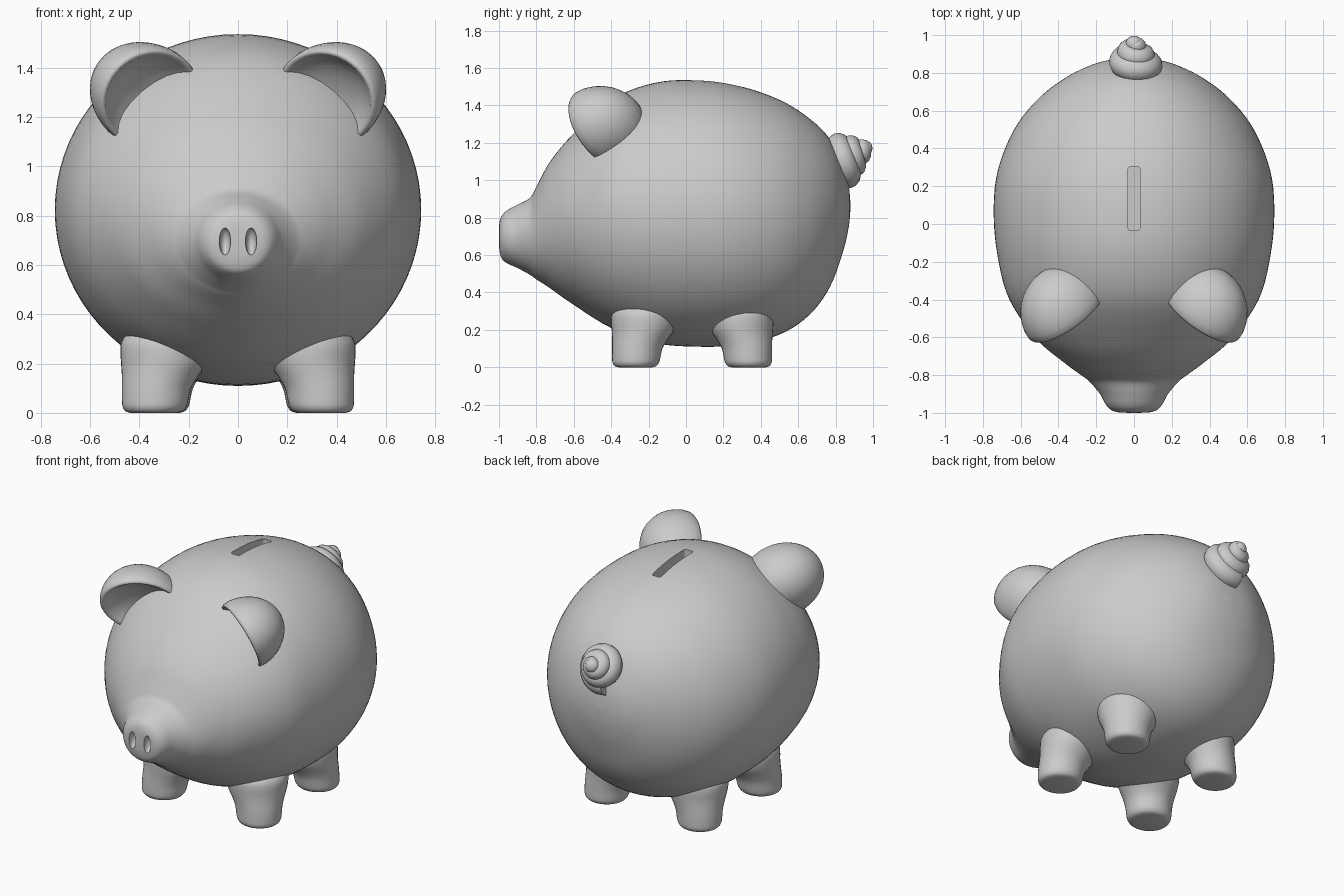
import bpy, bmesh, math
from mathutils import Vector

if "Cube" in bpy.data.objects:
    bpy.data.objects.remove(bpy.data.objects["Cube"])


def finish(name, bm, angle=45):
    bmesh.ops.remove_doubles(bm, verts=bm.verts, dist=1e-5)
    bmesh.ops.recalc_face_normals(bm, faces=bm.faces)
    me = bpy.data.meshes.new(name)
    bm.to_mesh(me)
    bm.free()
    ob = bpy.data.objects.new(name, me)
    bpy.context.collection.objects.link(ob)
    smooth(ob, angle)
    return ob


def smooth(ob, angle=45):
    bpy.ops.object.select_all(action='DESELECT')
    ob.select_set(True)
    bpy.context.view_layer.objects.active = ob
    bpy.ops.object.shade_smooth_by_angle(angle=math.radians(angle))


def skin(rings):
    """Closed loft through equal-length point rings, ends capped."""
    bm = bmesh.new()
    vs = [[bm.verts.new(p) for p in r] for r in rings]
    n = len(vs[0])
    for a, b in zip(vs, vs[1:]):
        for i in range(n):
            j = (i + 1) % n
            bm.faces.new((a[i], a[j], b[j], b[i]))
    bm.faces.new(vs[0])
    bm.faces.new(vs[-1])
    return bm


def catmull(pts, steps):
    pts = [Vector(p) for p in pts]
    out = []
    for i in range(len(pts) - 1):
        p0, p1, p2 = pts[max(i - 1, 0)], pts[i], pts[i + 1]
        p3 = pts[min(i + 2, len(pts) - 1)]
        for s in range(steps):
            t = s / steps
            out.append(0.5 * (2 * p1 + (p2 - p0) * t + (2 * p0 - 5 * p1 + 4 * p2 - p3) * t * t
                              + (3 * p1 - p0 - 3 * p2 + p3) * t ** 3))
    return out + [pts[-1]]


def circle(n):
    return [(math.cos(2 * math.pi * i / n), math.sin(2 * math.pi * i / n)) for i in range(n)]


# Body with snout: y, bottom z, top z, half width
stations = [
    (-1.0, .69, .71, .01), (-.998, .63, .77, .075), (-.985, .58, .81, .12), (-.955, .555, .84, .15),
    (-.9, .53, .87, .18), (-.835, .495, .905, .235), (-.8, .47, .965, .28), (-.73, .425, 1.095, .375),
    (-.61, .34, 1.24, .515), (-.4, .21, 1.43, .66), (-.17, .13, 1.52, .722), (.06, .11, 1.535, .743),
    (.28, .12, 1.505, .722), (.5, .175, 1.43, .635), (.66, .28, 1.33, .51), (.77, .43, 1.22, .37),
    (.84, .62, 1.08, .23), (.87, .75, .97, .12), (.88, .855, .865, .005)]
rings = [[(w * c, y, (a + b) / 2 + (b - a) / 2 * s) for c, s in circle(80)]
         for y, a, b, w in catmull(stations, 5)]
body = finish("body", skin(rings))


def carve(target, cutter):
    cutter.hide_render = True
    m = target.modifiers.new("cut", 'BOOLEAN')
    m.operation, m.solver, m.object = 'DIFFERENCE', 'EXACT', cutter
    bpy.context.view_layer.objects.active = target
    bpy.ops.object.modifier_apply(modifier=m.name)
    bpy.data.objects.remove(cutter)


# Coin slot with rounded corners
outline = [(math.copysign(.016, math.cos(a)) + .015 * math.cos(a),
            .135 + math.copysign(.155, math.sin(a)) + .015 * math.sin(a))
           for a in [(i + .5) * math.pi / 12 for i in range(24)]]
carve(body, finish("slot_cutter", skin([[(x, y, z) for x, y in outline] for z in (1.43, 1.7)])))

# Nostrils
for sx in (-1, 1):
    bm = bmesh.new()
    bmesh.ops.create_uvsphere(bm, u_segments=24, v_segments=16, radius=1)
    for v in bm.verts:
        v.co = (sx * .053 + v.co.x * .023, -1.0 + v.co.y * .04, .695 + v.co.z * .055)
    carve(body, finish("nostril_cutter", bm))
smooth(body, 40)

# Legs: z, blend towards the flared top, radius
leg_profile = [(0, 0, .095), (.006, 0, .115), (.02, .02, .127), (.04, .06, .133), (.1, .2, .14),
               (.15, .5, .155), (.2, .85, .175), (.25, 1, .185), (.29, 1.1, .185), (.33, 1.3, .17)]


def leg(name, sx, foot, top):
    rings = []
    for z, t, r in catmull(leg_profile, 3):
        cx, cy = (foot[k] + (top[k] - foot[k]) * t for k in (0, 1))
        rings.append([(sx * (cx + r * c), cy + r * .96 * s, z) for c, s in circle(40)])
    finish(name, skin(rings), 60)


for side, sx in (("left", 1), ("right", -1)):
    leg("front_leg_" + side, sx, (.34, -.27), (.292, -.222))
    leg("rear_leg_" + side, sx, (.332, .335), (.284, .29))

# Ears: cupped bowl, revolved (radius, depth) in a tilted frame
cup = [(.001, -.075), (.3, -.07), (.55, -.055), (.75, -.03), (.86, -.005), (.91, .006), (.96, .005), (.99, -.008)]
cup += [(math.cos(a), -.01 - .25 * math.sin(a)) for a in [math.pi / 2 * i / 12 for i in range(1, 12)]]
cup.append((.001, -.26))
for side, sx in (("left", 1), ("right", -1)):
    centre = Vector((.355, -.47, 1.275))
    u = Vector((.17, -.045, -.13))
    v = Vector((.115, -.155, .155))
    n = u.cross(v).normalized()
    rings = []
    for r, h in cup:
        ring = [centre + u * r * c + v * r * s + n * h for c, s in circle(48)]
        rings.append([(sx * p.x, p.y, p.z) for p in ring])
    finish("ear_" + side, skin(rings), 60)

# Curly tail: tapering conical coil
axis = Vector((0, .88, .44)).normalized()
up = Vector((0, -axis.z, axis.y))
side = Vector((1, 0, 0))
base = Vector((0, .84, 1.115))
cu = bpy.data.curves.new("tail", 'CURVE')
cu.dimensions = '3D'
cu.bevel_depth = 1
cu.bevel_resolution = 5
cu.use_fill_caps = True
sp = cu.splines.new('POLY')
N = 110
sp.points.add(N)
for i in range(N + 1):
    t = i / N
    a = 2 * math.pi * 2.6 * t - 1.9
    r = .092 * (1 - t) ** .75
    p = base + axis * (-.02 + .15 * t) + (side * math.cos(a) + up * math.sin(a)) * r
    sp.points[i].co = (*p, 1)
    end = math.sqrt(max(0.0, 1 - max(0, (t - .93) / .07) ** 2))
    sp.points[i].radius = max(.002, (.07 - .028 * t) * end)
curve_ob = bpy.data.objects.new("tail", cu)
bpy.context.collection.objects.link(curve_ob)
bpy.ops.object.select_all(action='DESELECT')
curve_ob.select_set(True)
bpy.context.view_layer.objects.active = curve_ob
bpy.ops.object.convert(target='MESH')
smooth(bpy.context.view_layer.objects.active, 60)

# Rounded tail tip
bm = bmesh.new()
bmesh.ops.create_uvsphere(bm, u_segments=20, v_segments=12, radius=.045)
bmesh.ops.translate(bm, verts=bm.verts, vec=base + axis * .125)
finish("tail_tip", bm)
